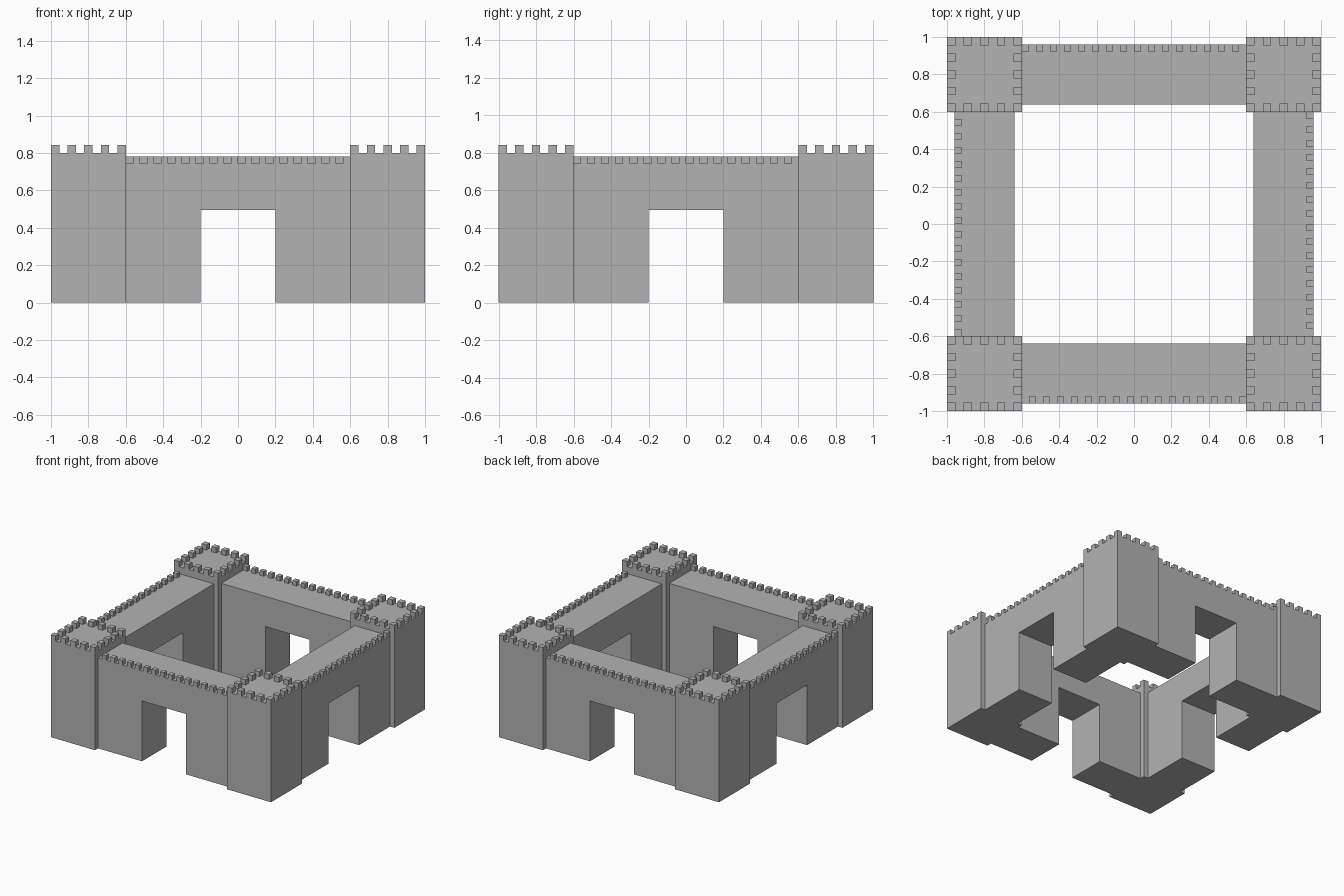
import bpy
import bmesh
from math import pi
from mathutils import Matrix, Vector

cube = bpy.data.objects.get("Cube")
if cube:
    bpy.data.objects.remove(cube, do_unlink=True)

stone = bpy.data.materials.new("grey stone")
stone.use_nodes = True
GREY = (0.45, 0.45, 0.45, 1)
stone.diffuse_color = GREY
stone.node_tree.nodes["Principled BSDF"].inputs["Base Color"].default_value = GREY


def add_box(bm, low, high):
    low, high = Vector(low), Vector(high)
    move = Matrix.Translation((low + high) / 2)
    bmesh.ops.create_cube(bm, size=1, matrix=move @ Matrix.Diagonal((*(high - low), 1)))


def finish(bm, name):
    bmesh.ops.recalc_face_normals(bm, faces=bm.faces)
    mesh = bpy.data.meshes.new(name)
    bm.to_mesh(mesh)
    bm.free()
    mesh.materials.append(stone)
    obj = bpy.data.objects.new(name, mesh)
    bpy.context.collection.objects.link(obj)


# Square corner tower with five merlons along each edge of its roof
TOWER, TOWER_TOP, PER_SIDE = 0.4, 0.8, 5
MERLON = TOWER / (2 * PER_SIDE - 1)


def make_tower(name, x, y):
    bm = bmesh.new()
    h = TOWER / 2
    add_box(bm, (x - h, y - h, 0), (x + h, y + h, TOWER_TOP))
    for i in range(PER_SIDE):
        for j in range(PER_SIDE):
            if {i, j} & {0, PER_SIDE - 1}:
                a = x - h + 2 * i * MERLON
                b = y - h + 2 * j * MERLON
                add_box(bm, (a, b, TOWER_TOP),
                        (a + MERLON, b + MERLON, TOWER_TOP + 0.042))
    finish(bm, name)


# Wall with a square gateway, and merlons along its outer edge
HALF, WALL_TOP, OUTER, INNER = 0.6, 0.743, -0.96, -0.64
GATE, GATE_TOP, COUNT = 0.2, 0.495, 16


def make_wall(name, angle):
    bm = bmesh.new()
    profile = [(-HALF, 0), (-GATE, 0), (-GATE, GATE_TOP), (GATE, GATE_TOP),
               (GATE, 0), (HALF, 0), (HALF, WALL_TOP), (-HALF, WALL_TOP)]
    face = bm.faces.new([bm.verts.new((x, OUTER, z)) for x, z in profile])
    new = bmesh.ops.extrude_face_region(bm, geom=[face])["geom"]
    verts = [v for v in new if isinstance(v, bmesh.types.BMVert)]
    bmesh.ops.translate(bm, verts=verts, vec=(0, INNER - OUTER, 0))
    w = HALF / COUNT
    for i in range(COUNT):
        x = -HALF + (2 * i + 1) * w
        add_box(bm, (x, OUTER, WALL_TOP), (x + w, OUTER + w, WALL_TOP + w))
    bmesh.ops.rotate(bm, verts=bm.verts, matrix=Matrix.Rotation(angle, 3, 'Z'))
    finish(bm, name)


for depth, y in (("front", -0.8), ("back", 0.8)):
    for side, x in (("right", -0.8), ("left", 0.8)):
        make_tower(f"{depth}_{side}_tower", x, y)

for i, side in enumerate(("front", "left", "back", "right")):
    make_wall(f"{side}_wall", i * pi / 2)
